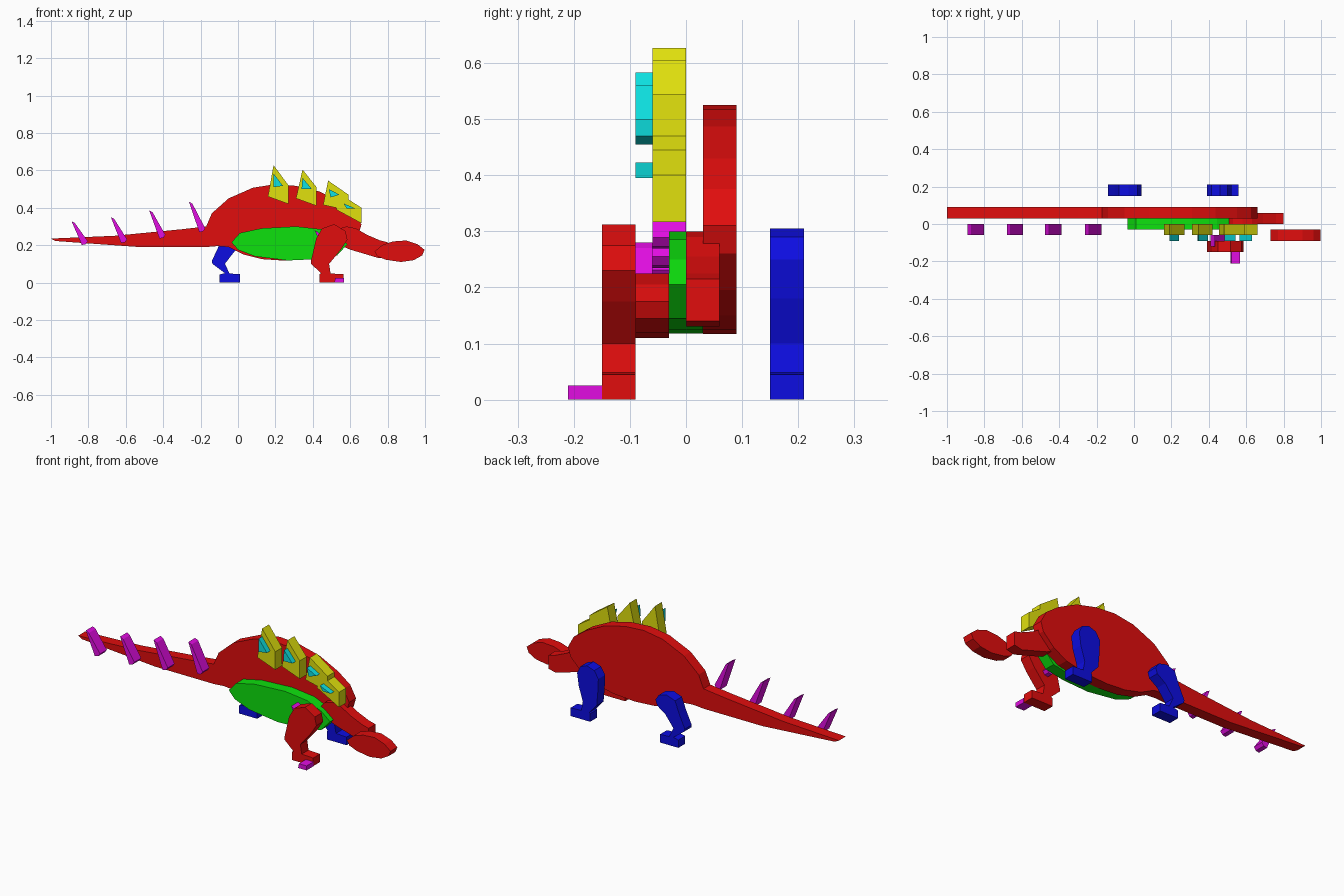
import bpy, bmesh

T = 0.06  # full layer thickness


def colour(name, rgb):
    m = bpy.data.materials.new(name)
    m.diffuse_color = (*rgb, 1.0)
    return m


HI, LO = 0.75, 0.004
RED = colour("red", (HI, LO, LO))
GREEN = colour("green", (LO, HI, LO))
BLUE = colour("blue", (LO, LO, HI))
YELLOW = colour("yellow", (HI, HI, LO))
CYAN = colour("cyan", (LO, HI, HI))
MAGENTA = colour("magenta", (HI, LO, HI))


def slab(name, outline, y, mat, thick=T):
    """Extrude an x-z outline from y to y + thick."""
    bm = bmesh.new()
    face = bm.faces.new([bm.verts.new((x, y, z)) for x, z in outline])
    ext = bmesh.ops.extrude_face_region(bm, geom=[face])
    verts = [v for v in ext["geom"] if isinstance(v, bmesh.types.BMVert)]
    bmesh.ops.translate(bm, verts=verts, vec=(0, thick, 0))
    bmesh.ops.recalc_face_normals(bm, faces=bm.faces)
    me = bpy.data.meshes.new(name)
    bm.to_mesh(me)
    bm.free()
    me.materials.append(mat)
    ob = bpy.data.objects.new(name, me)
    bpy.context.collection.objects.link(ob)
    return ob


# arched body with long tail
slab("body_and_tail", [
    (-1, .235), (-.66, .25), (-.30, .285), (-.17, .30), (-.14, .37),
    (-.05, .45), (.08, .507), (.195, .525), (.31, .517), (.435, .487),
    (.55, .43), (.625, .375), (.66, .31), (.645, .26), (.58, .195),
    (.50, .15), (.38, .125), (.25, .117), (.13, .125), (.03, .15),
    (-.05, .19), (-.11, .195), (-.17, .19), (-.53, .19), (-.975, .222)],
    .03, RED)

# belly patch
slab("belly", [
    (-.035, .215), (.01, .265), (.125, .29), (.31, .30), (.445, .285),
    (.53, .25), (.585, .205), (.53, .145), (.42, .125), (.265, .118),
    (.09, .14), (0, .175)], -.03, GREEN)

# neck and head
slab("neck", [
    (.50, .25), (.53, .285), (.58, .30), (.63, .29), (.69, .255),
    (.76, .225), (.80, .215), (.80, .14), (.755, .13), (.60, .176),
    (.52, .21)], 0, RED)
slab("head", [
    (.73, .165), (.77, .20), (.83, .22), (.90, .225), (.96, .205),
    (.997, .175), (.985, .145), (.94, .12), (.87, .11), (.79, .122),
    (.745, .14)], -.09, RED)

# near front leg with claw
slab("near_front_leg", [
    (.436, 0), (.565, 0), (.565, .045), (.495, .048), (.487, .10),
    (.55, .175), (.585, .23), (.575, .275), (.515, .312), (.45, .29),
    (.418, .235), (.39, .115), (.39, .10), (.445, .05), (.436, .045)],
    -.15, RED)
slab("claw", [(.515, 0), (.567, 0), (.567, .025), (.52, .025)], -.21, MAGENTA)

# far legs
slab("far_front_leg", [
    (.44, 0), (.56, 0), (.56, .045), (.495, .048), (.485, .10),
    (.51, .18), (.52, .25), (.50, .29), (.46, .305), (.415, .29),
    (.39, .25), (.393, .18), (.40, .10), (.445, .05), (.44, .045)],
    .15, BLUE)
slab("far_rear_leg", [
    (-.10, 0), (.012, 0), (.012, .045), (-.045, .048), (-.07, .10),
    (-.02, .165), (.03, .20), (.04, .23), (.02, .26), (-.03, .273),
    (-.08, .255), (-.105, .19), (-.14, .115), (-.137, .10),
    (-.07, .05), (-.10, .043)], .15, BLUE)

# tail spikes plus one beside the near leg: tip, width, length
SPIKES = [(-.89, .328, -.06), (-.68, .35, -.06), (-.475, .386, -.06),
          (-.262, .432, -.06), (.41, .28, -.12)]
for i, (x, z, y) in enumerate(SPIKES):
    h = .115 + .012 * i if i < 4 else .115
    slab(f"spike_{i}", [
        (x, z), (x + .018, z - .01), (x + .087, z - h + .008),
        (x + .075, z - h - .008), (x + .055, z - h - .012)], y, MAGENTA)

# back plates with a small inlay on each
PLATES = [
    [(.16, .46), (.19, .627), (.27, .52), (.27, .42)],
    [(.31, .45), (.345, .604), (.42, .51), (.42, .41)],
    [(.455, .415), (.482, .545), (.59, .47), (.59, .385)],
    [(.525, .39), (.55, .47), (.66, .40), (.66, .317)]]
INLAYS = [
    [(.19, .583), (.19, .51), (.24, .517)],
    [(.345, .56), (.34, .50), (.395, .50)],
    [(.485, .50), (.495, .455), (.542, .47)],
    [(.565, .423), (.58, .397), (.63, .395)]]
for i, (plate, inlay) in enumerate(zip(PLATES, INLAYS)):
    slab(f"back_plate_{i}", plate, -.06, YELLOW)
    slab(f"plate_inlay_{i}", inlay, -.09, CYAN, .03)
